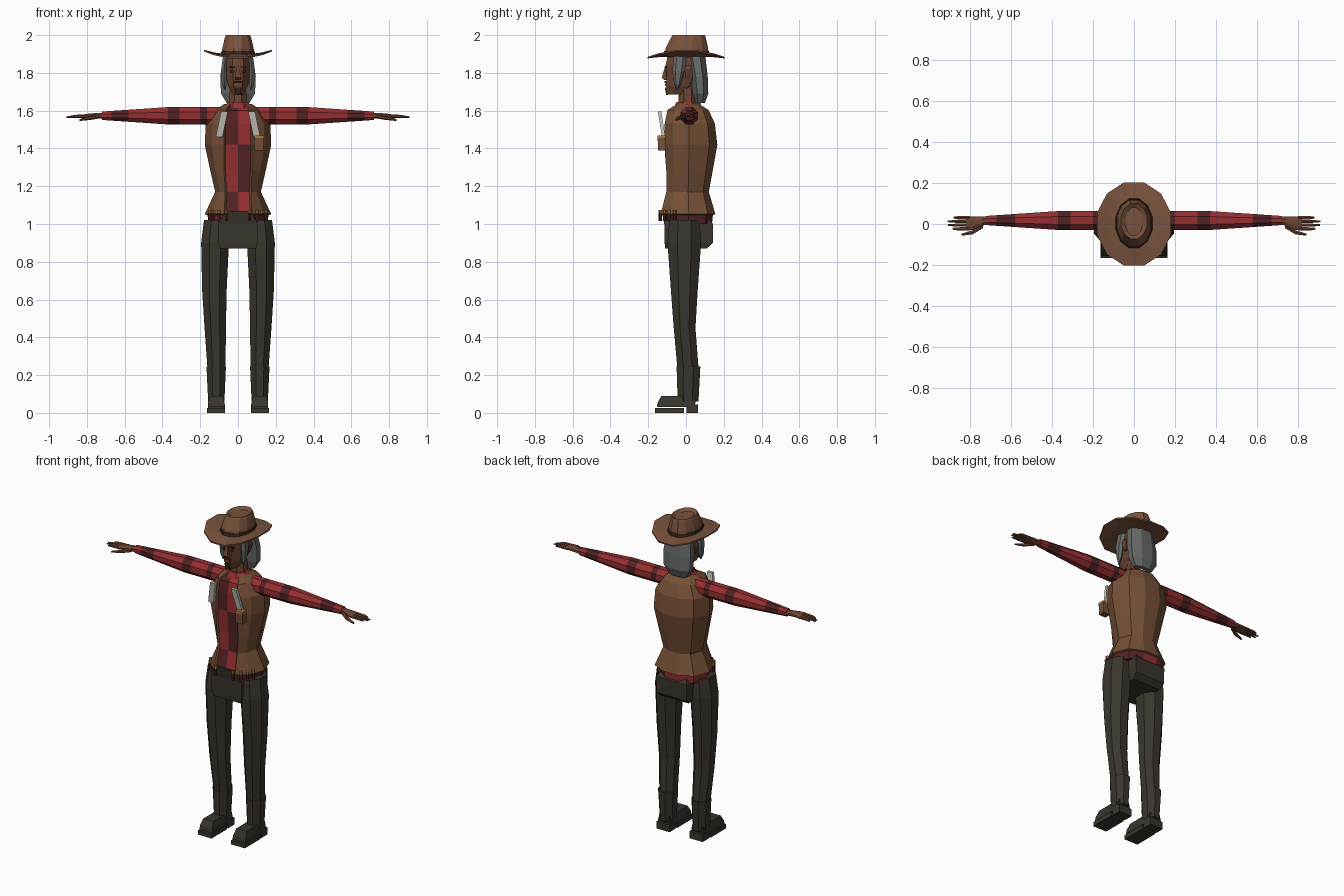
import bpy, bmesh
from math import sin, cos, pi, atan2

if "Cube" in bpy.data.objects:
    bpy.data.objects.remove(bpy.data.objects["Cube"])


def material(name, r, g, b):
    m = bpy.data.materials.new(name)
    m.use_nodes = True
    m.diffuse_color = (r, g, b, 1)
    m.node_tree.nodes["Principled BSDF"].inputs["Base Color"].default_value = (r, g, b, 1)
    return m


HAT = material("hat brown", .19, .085, .045)
VEST = material("vest brown", .18, .08, .037)
SKIN = material("skin", .15, .058, .03)
RED = material("shirt red", .30, .028, .03)
DARKRED = material("dark red", .085, .016, .018)
CLOTH = material("charcoal cloth", .042, .036, .027)
HAIR = material("grey hair", .135, .145, .14)
PALE = material("pale paper", .55, .54, .48)
GOLD = material("brass", .38, .2, .04)
DARK = material("dark brown", .04, .02, .012)


def ring(x0, x1, y0, y1, z, n=8):
    """Regular outline whose flat sides fill the given bounds."""
    k = .5 / cos(pi / n)
    angles = [pi / n + 2 * pi * i / n for i in range(n)]
    return [((x0 + x1) / 2 + (x1 - x0) * k * cos(a),
             (y0 + y1) / 2 + (y1 - y0) * k * sin(a), z) for a in angles]


def sym(levels, n=8):
    """Rings centred on x = 0 from (z, half width, front, back)."""
    return [ring(-w, w, f, b, z, n) for z, w, f, b in levels]


def along_x(rings, s):
    return [[(s * c, a, b) for a, b, c in r] for r in rings]


def flip(rings, s):
    return [[(s * x, y, z) for x, y, z in r] for r in rings]


def loft(name, rings, mats, rule=None, closed=True):
    """Skin a stack of rings; rule(face centre) picks the material index."""
    bm = bmesh.new()
    rows = [[bm.verts.new(p) for p in r] for r in rings]
    n = len(rows[0])
    for lo, hi in zip(rows, rows[1:]):
        for j in range(n if closed else n - 1):
            k = (j + 1) % n
            bm.faces.new((lo[j], lo[k], hi[k], hi[j]))
    if closed:
        bm.faces.new(rows[0][::-1])
        bm.faces.new(rows[-1])
    bmesh.ops.recalc_face_normals(bm, faces=bm.faces)
    if rule:
        for f in bm.faces:
            f.material_index = int(rule(f.calc_center_median()))
    me = bpy.data.meshes.new(name)
    bm.to_mesh(me)
    bm.free()
    for m in mats:
        me.materials.append(m)
    ob = bpy.data.objects.new(name, me)
    bpy.context.collection.objects.link(ob)
    return ob


def bar(name, a, b, w, d, mat, n=4):
    """Upright bar from point a to point b, w wide and d deep."""
    rings = [ring(x - w / 2, x + w / 2, y - d / 2, y + d / 2, z, n) for x, y, z in (a, b)]
    return loft(name, rings, [mat])


# Torso outline shared by shirt and vest
def torso_ring(z, w, f, b, k=1):
    half = [(min(.07, .55 * w), f), (.8 * w, .6 * f), (w, .1 * b), (.78 * w, .75 * b), (.3 * w, b)]
    pts = [(0, f)] + half + [(-x, y) for x, y in reversed(half)]
    return [(x * k, y * k, z) for x, y in pts]


TORSO = [(1.0, .165, -.12, .145), (1.05, .17, -.13, .15), (1.17, .115, -.1, .115),
         (1.28, .14, -.1, .135), (1.42, .17, -.11, .16), (1.53, .165, -.108, .147),
         (1.6, .115, -.095, .115), (1.63, .07, -.045, .065)]


def plaid(c):
    if c.z < 1.05:
        return int(atan2(c.x, c.y) * 3 + 12) % 2
    return (c.x < 0) != (1.17 < c.z < 1.42)


loft("shirt", [torso_ring(*t, k=.95) for t in TORSO], [RED, DARKRED], plaid)
vest = loft("vest", [torso_ring(*t)[1:] for t in TORSO[1:]], [VEST], closed=False)
solid = vest.modifiers.new("thickness", "SOLIDIFY")
solid.thickness = .012
solid.offset = 0
loft("collar", sym([(1.585, .1, -.085, .09), (1.645, .055, -.05, .07)]), [RED])
bar("collar_label", (0, .07, 1.6), (0, .066, 1.655), .04, .025, PALE)

# Pelvis
loft("pelvis", sym([(.87, .095, -.11, .11), (.9, .103, -.113, .143),
                    (1.0, .105, -.115, .143), (1.07, .065, -.128, .09)], 4), [CLOTH])

# Hat: brim curls up at the sides and dips front and back
def brim(rx, ry, z, curl, n=12):
    r = ring(-rx, rx, -ry, ry, z, n)
    return [(x, y, z + curl * ((x / rx) ** 2 - (y / ry) ** 2)) for x, y, z in r]


loft("hat_brim", [brim(.07, .1, 1.885, 0), brim(.125, .155, 1.89, .008), brim(.18, .203, 1.895, .02),
                  brim(.18, .203, 1.903, .02), brim(.125, .155, 1.9, .008), brim(.08, .11, 1.9, 0)], [HAT])
loft("hat_band", sym([(1.895, .09, -.118, .124), (1.917, .088, -.115, .122)], 12), [DARK])
loft("hat_crown", sym([(1.895, .086, -.114, .12), (1.93, .083, -.108, .117), (1.985, .07, -.08, .105),
                       (2.0, .064, -.072, .1), (1.985, .042, -.055, .08)], 12), [HAT])

# Head
loft("neck", sym([(1.57, .05, -.045, .06), (1.74, .042, -.035, .055)]), [SKIN])
loft("head", sym([(1.685, .028, -.098, 0), (1.73, .052, -.105, .06), (1.79, .066, -.103, .09),
                  (1.84, .068, -.108, .1), (1.9, .066, -.095, .1)]), [SKIN])
loft("nose", sym([(1.762, .014, -.115, -.09), (1.775, .017, -.128, -.09), (1.83, .007, -.112, -.09)], 4), [SKIN])
loft("lips", sym([(1.73, .02, -.112, -.09), (1.745, .016, -.112, -.09)], 4), [SKIN])
bar("goatee", (0, -.1, 1.683), (0, -.107, 1.722), .03, .01, DARK)
bar("moustache", (0, -.109, 1.747), (0, -.109, 1.756), .045, .009, DARK)

# Hair
loft("back_hair", sym([(1.91, .075, 0, .1), (1.78, .094, .025, .115),
                       (1.69, .09, .035, .118), (1.64, .06, .05, .1)]), [HAIR])

ARM_X = [.09, .165, .2, .31, .37, .48, .58, .67, .72]
DARK_BANDS = [(.165, .2), (.31, .37), (.58, .67)]


def sleeve_ring(x):
    r = .046 if x < .37 else .046 - (x - .37) * .068
    return ring(.017 - r, .017 + r, 1.573 - r, 1.573 + r, x)


def banded(c):
    return any(a < abs(c.x) < b for a, b in DARK_BANDS)


for s, side in ((1, "left"), (-1, "right")):
    # Face and hair details
    bar(side + "_eye", (s * .028, -.105, 1.803), (s * .028, -.106, 1.812), .022, .009, DARK)
    bar(side + "_brow", (s * .03, -.106, 1.825), (s * .028, -.107, 1.833), .032, .012, DARK)
    loft(side + "_ear", flip([ring(.06, .074, -.002, .015, 1.77, 4), ring(.06, .083, -.008, .028, 1.82, 4),
                              ring(.06, .078, -.002, .022, 1.838, 4)], s), [SKIN])
    loft(side + "_hair_strand", flip([ring(.05, .078, -.06, 0, 1.9, 6), ring(.06, .09, -.068, -.012, 1.81, 6),
                                      ring(.06, .085, -.06, -.03, 1.74, 6),
                                      ring(.065, .072, -.05, -.045, 1.71, 6)], s), [HAIR])

    # Arm and hand
    loft(side + "_sleeve", along_x([sleeve_ring(x) for x in ARM_X], s), [RED, DARKRED], banded)
    palm = [ring(0, .036, 1.557, 1.59, .7), ring(-.008, .036, 1.558, 1.588, .74),
            ring(-.03, .037, 1.56, 1.585, .785), ring(-.03, .037, 1.562, 1.58, .815)]
    loft(side + "_palm", along_x(palm, s), [SKIN])
    for i, tip in enumerate((.885, .905, .908, .88)):
        y = -.023 + i * .018
        finger = [ring(y - .008, y + .008, 1.563, 1.579, .8, 6),
                  ring(y - .008, y + .007, 1.563, 1.577, .86, 6), ring(y - .004, y + .004, 1.562, 1.569, tip, 6)]
        loft(f"{side}_finger_{i + 1}", along_x(finger, s), [SKIN])
    thumb = [ring(-.02, .005, 1.56, 1.58, .735, 6), ring(-.05, -.03, 1.552, 1.57, .785, 6),
             ring(-.057, -.047, 1.546, 1.555, .84, 6)]
    loft(side + "_thumb", along_x(thumb, s), [SKIN])

    # Leg, boot and shoe
    leg = [ring(.045, .18, -.088, .072, 1.02), ring(.048, .195, -.098, .08, .9),
           ring(.06, .19, -.08, .062, .65), ring(.064, .177, -.065, .05, .45), ring(.066, .162, -.046, .066, .24)]
    loft(side + "_leg", flip(leg, s), [CLOTH])
    loft(side + "_boot_shaft", flip([ring(.072, .158, -.044, .066, .06),
                                     ring(.064, .167, -.05, .076, .245)], s), [CLOTH])
    loft(side + "_shoe", flip([ring(.07, .16, -.155, .045, .03, 4), ring(.072, .158, -.15, .05, .055, 4),
                               ring(.08, .15, -.13, .05, .09, 4)], s), [CLOTH])
    loft(side + "_sole", flip([ring(.068, .163, -.165, -.01, z, 4) for z in (0, .026)], s), [CLOTH])
    loft(side + "_heel", flip([ring(.07, .16, .002, .063, z, 4) for z in (0, .045)], s), [CLOTH])

    # Chest strips and cartridges along the vest hem
    bar(side + "_chest_strip", (s * .1, -.118, 1.46), (s * .072, -.14, 1.595), .036, .018, PALE)
    for i, (x, y) in enumerate(((.06, -.136), (.1, -.112), (.13, -.09), (.148, -.06))):
        x *= s
        bar(f"{side}_cartridge_{i + 1}", (x, y, 1.015), (x, y, 1.058), .015, .015, DARKRED, 6)
        bar(f"{side}_cartridge_cap_{i + 1}", (x, y, 1.058), (x, y, 1.074), .016, .016, GOLD, 6)

# Chest pouch on the left side
bar("chest_pouch", (.112, -.128, 1.39), (.112, -.13, 1.455), .048, .04, VEST)
bar("pouch_rim", (.112, -.13, 1.455), (.112, -.13, 1.468), .05, .042, GOLD)
